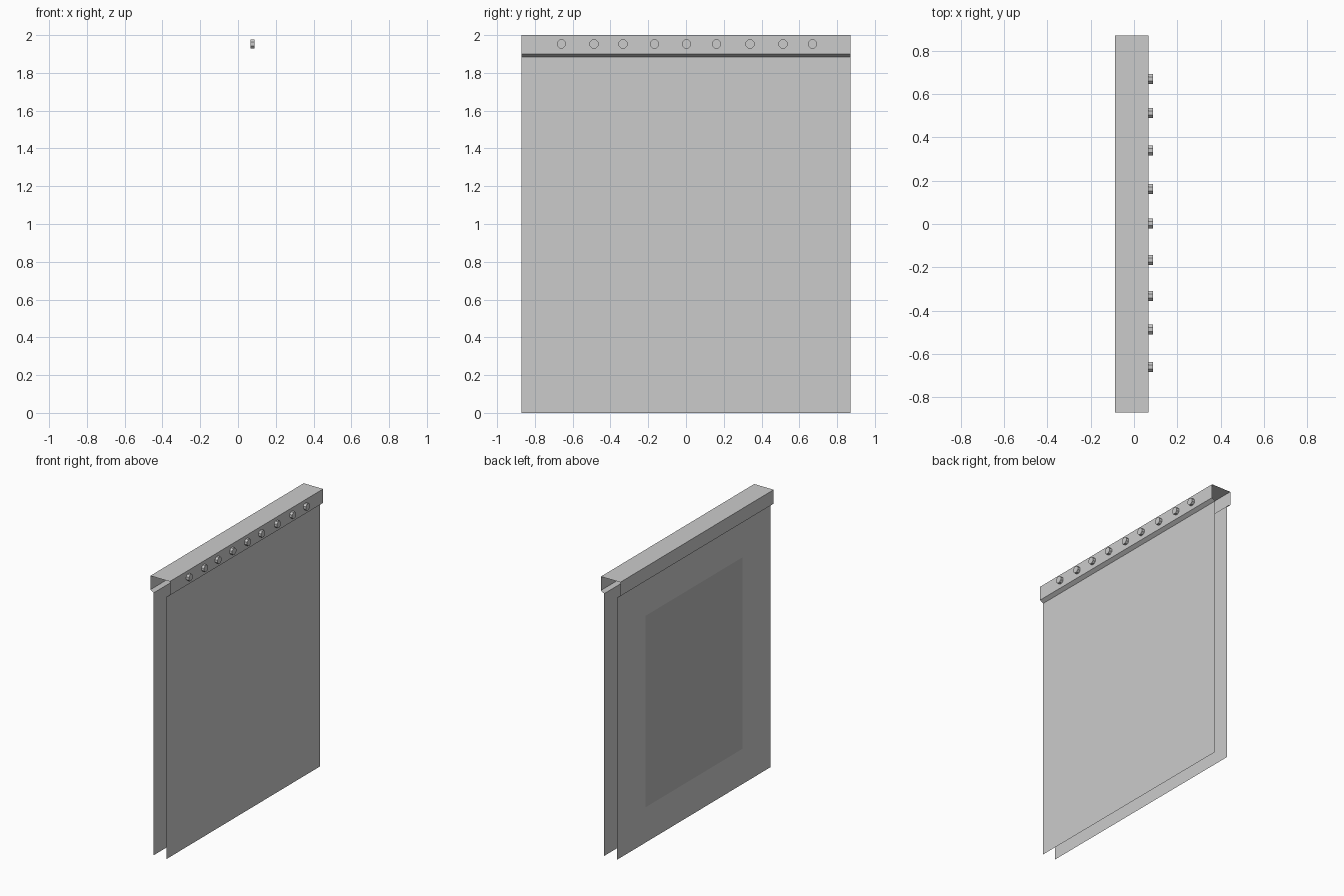
import bpy, bmesh, math
from mathutils import Matrix

if "Cube" in bpy.data.objects:
    bpy.data.objects.remove(bpy.data.objects["Cube"])

HALF = 0.87                    # half length along y
X0, X1 = -0.087, 0.067         # outer faces of the top rail
INSET = 0.026                  # sheets sit inside the rail


def new_object(name, bm):
    mesh = bpy.data.meshes.new(name)
    bm.to_mesh(mesh)
    bm.free()
    obj = bpy.data.objects.new(name, mesh)
    bpy.context.collection.objects.link(obj)
    return obj


def strip(name, profile, y0=-HALF, y1=HALF):
    """Sweep an open (x, z) profile along y as a thin sheet."""
    bm = bmesh.new()
    rows = [[bm.verts.new((x, y, z)) for x, z in profile] for y in (y0, y1)]
    for i in range(len(profile) - 1):
        bm.faces.new((rows[0][i], rows[0][i + 1], rows[1][i + 1], rows[1][i]))
    bm.normal_update()
    return new_object(name, bm)


# Folded top rail with sloping lips, open at both ends
strip("top_rail", [(X0 + INSET, 1.884), (X0, 1.9), (X0, 2.0),
                   (X1, 2.0), (X1, 1.9), (X1 - INSET, 1.884)])

# Two hanging sheets
strip("back_sheet", [(X0 + INSET, 0), (X0 + INSET, 1.884)])
strip("front_sheet", [(X1 - INSET, 1.884), (X1 - INSET, 0)])

# Darker printed area on the back sheet
dark = bpy.data.materials.new("dark_grey")
dark.diffuse_color = (0.5, 0.5, 0.5, 1)
dark.use_nodes = True
dark.node_tree.nodes["Principled BSDF"].inputs["Base Color"].default_value = dark.diffuse_color
patch = strip("print_area", [(X0 + INSET - 0.002, 0.255),
                             (X0 + INSET - 0.002, 1.63)], -0.55, 0.55)
patch.data.materials.append(dark)

# Row of bolt heads along the rail
for y in (-0.66, -0.487, -0.333, -0.167, 0.003, 0.161, 0.339, 0.513, 0.669):
    bm = bmesh.new()
    place = (Matrix.Translation((0.077, y, 1.953))
             @ Matrix.Rotation(math.pi / 2, 4, 'Y')
             @ Matrix.Rotation(math.pi / 8, 4, 'Z'))
    bmesh.ops.create_cone(bm, cap_ends=True, segments=8, radius1=0.025,
                          radius2=0.025, depth=0.02, matrix=place)
    new_object("bolt_head", bm)
